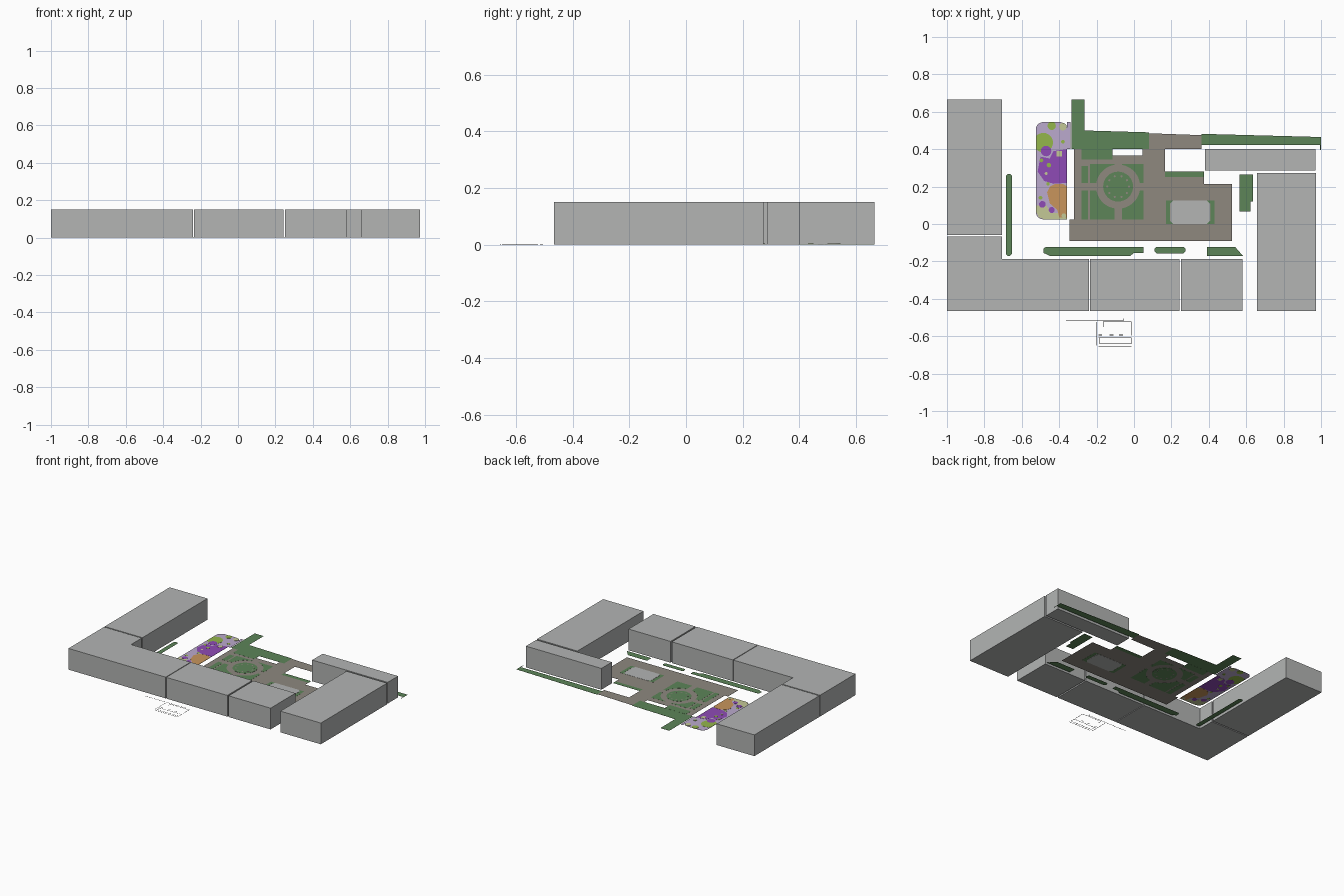
import bpy, bmesh
from math import sin, cos, pi, radians

cube = bpy.data.objects.get("Cube")
if cube:
    bpy.data.objects.remove(cube, do_unlink=True)


def material(name, rgb):
    """Flat colour given as 0-255 display values, stored as linear."""
    lin = [((c / 255 + 0.055) / 1.055) ** 2.4 for c in rgb]
    m = bpy.data.materials.new(name)
    m.use_nodes = True
    m.diffuse_color = (*lin, 1)
    m.node_tree.nodes["Principled BSDF"].inputs["Base Color"].default_value = (*lin, 1)
    return m


GREY = material("building_grey", (179, 181, 180))
GREEN = material("lawn_green", (93, 133, 88))
PAVING = material("paving_brown", (142, 136, 127))
LILAC = material("rubber_lilac", (187, 170, 205))
PURPLE = material("rubber_purple", (143, 75, 182))
ORANGE = material("rubber_orange", (200, 149, 92))
LIME = material("rubber_lime", (148, 182, 75))
KHAKI = material("rubber_khaki", (196, 200, 150))
INK = material("line_dark", (90, 90, 90))


def prism(name, shapes, mat, z0, z1):
    """One object of upright prisms, one per outline."""
    bm = bmesh.new()
    for pts in shapes:
        face = bm.faces.new([bm.verts.new((x, y, z0)) for x, y in pts])
        top = bmesh.ops.extrude_face_region(bm, geom=[face])["geom"]
        for v in top:
            if isinstance(v, bmesh.types.BMVert):
                v.co.z = z1
    bmesh.ops.recalc_face_normals(bm, faces=bm.faces)
    me = bpy.data.meshes.new(name)
    bm.to_mesh(me)
    bm.free()
    me.materials.append(mat)
    ob = bpy.data.objects.new(name, me)
    bpy.context.collection.objects.link(ob)
    return ob


def plate(name, shapes, mat, level=0):
    """Thin ground plate; higher levels show above and below lower ones."""
    return prism(name, shapes, mat, 0.0015 - 0.0005 * level, 0.002 + 0.0005 * level)


def rect(x0, x1, y0, y1, cut=0):
    if not cut:
        return [(x0, y0), (x1, y0), (x1, y1), (x0, y1)]
    return [(x0 + cut, y0), (x1 - cut, y0), (x1, y0 + cut), (x1, y1 - cut),
            (x1 - cut, y1), (x0 + cut, y1), (x0, y1 - cut), (x0, y0 + cut)]


def arc(cx, cy, r, a0=0, a1=360, n=32):
    last = n if a1 - a0 < 360 else n - 1
    return [(cx + r * cos(radians(a0 + (a1 - a0) * i / n)),
             cy + r * sin(radians(a0 + (a1 - a0) * i / n))) for i in range(last + 1)]


def rounded(x0, x1, y0, y1, r):
    return (arc(x1 - r, y1 - r, r, 0, 90, 6) + arc(x0 + r, y1 - r, r, 90, 180, 6)
            + arc(x0 + r, y0 + r, r, 180, 270, 6) + arc(x1 - r, y0 + r, r, 270, 359.9, 6))


# Buildings around the courtyard
H = 0.15
prism("west_building", [rect(-1, -0.705, -0.06, 0.665)], GREY, 0, H)
prism("corner_building", [[(-1, -0.465), (-0.24, -0.465), (-0.24, -0.187),
                           (-0.705, -0.187), (-0.705, -0.068), (-1, -0.068)]], GREY, 0, H)
prism("front_middle_building", [rect(-0.235, 0.242, -0.465, -0.187)], GREY, 0, H)
prism("front_end_building", [rect(0.252, 0.58, -0.465, -0.187)], GREY, 0, H)
prism("east_building", [rect(0.657, 0.973, -0.465, 0.274)], GREY, 0, H)
prism("north_building", [rect(0.38, 0.97, 0.286, 0.402)], GREY, 0, H)

# Paved courtyard
plate("courtyard_paving", [[
    (-0.345, -0.09), (0.525, -0.09), (0.525, 0.215), (0.375, 0.215), (0.375, 0.25),
    (0.165, 0.25), (0.165, 0.4), (0.36, 0.4), (0.36, 0.475), (0.08, 0.485), (0.08, 0.4),
    (0.045, 0.4), (0.045, 0.365), (-0.115, 0.365), (-0.115, 0.4), (-0.32, 0.4),
    (-0.32, 0.025), (-0.345, 0.025)]], PAVING)

# Verges and hedge beds
plate("north_verge", [
    [(-0.335, 0.665), (-0.335, 0.4), (0.08, 0.4), (0.08, 0.49), (-0.265, 0.5), (-0.265, 0.665)],
    [(0.36, 0.422), (0.995, 0.422), (0.995, 0.395), (1, 0.395), (1, 0.465), (0.36, 0.482)]], GREEN)
plate("west_hedge", [rect(-0.685, -0.652, -0.17, 0.268, 0.01)], GREEN)
plate("front_hedges", [
    [(-0.483, -0.13), (-0.47, -0.122), (0.05, -0.122), (0.05, -0.155), (0, -0.155),
     (-0.02, -0.17), (-0.45, -0.17), (-0.483, -0.155)],
    rect(0.11, 0.275, -0.157, -0.123, 0.01),
    [(0.39, -0.122), (0.54, -0.122), (0.582, -0.17), (0.39, -0.17)]], GREEN)
plate("east_hedge", [[(0.565, 0.068), (0.623, 0.068), (0.623, 0.12), (0.635, 0.12),
                      (0.635, 0.265), (0.565, 0.265)]], GREEN)
plate("inner_verge", [rect(0.165, 0.375, 0.25, 0.28)], GREEN)

# Formal garden: four lawns cut back around a ring path
CX, CY, R, GAP = -0.085, 0.2, 0.118, 0.02
lawns = []
for a0, sx, sy, ex, ey in ((0, 1, 1, 0.05, 0.32), (90, -1, 1, -0.235, 0.32),
                           (180, -1, -1, -0.235, 0.025), (270, 1, -1, 0.05, 0.025)):
    ring = arc(CX, CY, R, a0 + 10, a0 + 80, 10)
    ax, ay = CX + sx * GAP, CY + sy * GAP
    ends = [(ax, ey), (ex, ey), (ex, ay)]
    lawns.append(ring + (ends if sx * sy > 0 else ends[::-1]))
plate("garden_lawns", lawns, GREEN, 1)
plate("garden_side_beds", [rect(-0.28, -0.245, 0.025, 0.18), rect(-0.28, -0.245, 0.22, 0.31),
                           rect(-0.28, -0.115, 0.345, 0.4)], GREEN, 1)
plate("garden_centre_lawn", [arc(CX, CY, 0.08)], GREEN, 1)
plate("garden_planters", [arc(CX + 0.058 * cos(i * pi / 5), CY + 0.058 * sin(i * pi / 5), 0.006, n=8)
                          for i in range(10)], PAVING, 2)

# Sports pitch with hedge brackets at both ends
plate("sports_pitch", [rect(0.195, 0.405, 0, 0.125, 0.015)], GREY, 2)
brackets = []
for s in (-1, 1):
    outline = [(0.13, 0), (0.13, 0.125), (0.085, 0.125), (0.085, 0.11), (0.108, 0.11),
               (0.108, 0.015), (0.085, 0.015), (0.085, 0)]
    brackets.append([(0.3 + s * x, y) for x, y in outline])
plate("pitch_hedges", brackets, GREEN, 1)

# Playground with coloured rubber areas, kept inside the outline
X0, X1, Y0, Y1 = -0.525, -0.358, 0.025, 0.545


def blob(x, y, r, n=24):
    return [(min(max(px, X0 + 0.003), X1), min(max(py, Y0), Y1))
            for px, py in arc(x, y, r, n=n)]


plate("playground_base", [rounded(X0, X1, Y0, Y1, 0.04)], LILAC)
plate("playground_side_strip", [rect(X1, -0.34, 0.4, Y1)], LILAC)
plate("playground_khaki_corner", [[(X0, 0.1), (X0, 0.07), (-0.51, 0.037), (-0.48, Y0),
                                   (X1, Y0), (X1, 0.06), (-0.44, 0.06), (-0.47, 0.1)]], KHAKI, 1)
plate("playground_purple_area", [[(-0.515, 0.28), (-0.48, 0.23), (-0.43, 0.215), (X1, 0.22),
                                  (X1, 0.4), (-0.43, 0.39), (-0.45, 0.35), (-0.5, 0.36)]], PURPLE, 1)
plate("playground_purple_spots", [blob(-0.47, 0.39, 0.028), blob(-0.49, 0.105, 0.018),
                                  blob(-0.44, 0.075, 0.016)], PURPLE, 2)
plate("playground_orange_area", [[(-0.465, 0.17), (-0.45, 0.2), (-0.42, 0.215), (-0.38, 0.215), (X1, 0.2),
                                  (X1, 0.035), (-0.4, 0.035), (-0.41, 0.075), (-0.45, 0.11)]], ORANGE, 2)
plate("playground_lime_hill", [blob(-0.485, 0.435, 0.052)], LIME, 1)
plate("playground_lime_spots", [
    blob(-0.44, 0.525, 0.022), blob(-0.455, 0.315, 0.012), blob(-0.495, 0.34, 0.01),
    blob(-0.46, 0.215, 0.009), blob(-0.5, 0.14, 0.01), blob(-0.38, 0.44, 0.01)], LIME, 3)
plate("playground_khaki_spots", [rect(-0.415, -0.385, 0.36, 0.39), blob(-0.38, 0.52, 0.02),
                                 blob(-0.47, 0.27, 0.008), blob(-0.375, 0.045, 0.012)], KHAKI, 3)

# Thin line work on the ground in front
T = 0.0025
lines = [rect(-0.363, -0.055, y, y + T) for y in (-0.515,)]
lines += [rect(x, -0.013, y, y + T) for x, y in
          ((-0.165, -0.525), (-0.19, -0.61), (-0.185, -0.642), (-0.19, -0.656))]
lines += [rect(x, x + T, y0, y1) for x, y0, y1 in
          ((-0.2, -0.65, -0.525), (-0.016, -0.595, -0.525), (-0.016, -0.642, -0.61),
           (-0.055, -0.515, -0.505), (-0.165, -0.55, -0.525), (-0.185, -0.642, -0.61))]
lines += [rect(x, x + 0.02, -0.595, -0.592) for x in (-0.19, -0.13, -0.08)]
plate("ground_lines", lines, INK)
